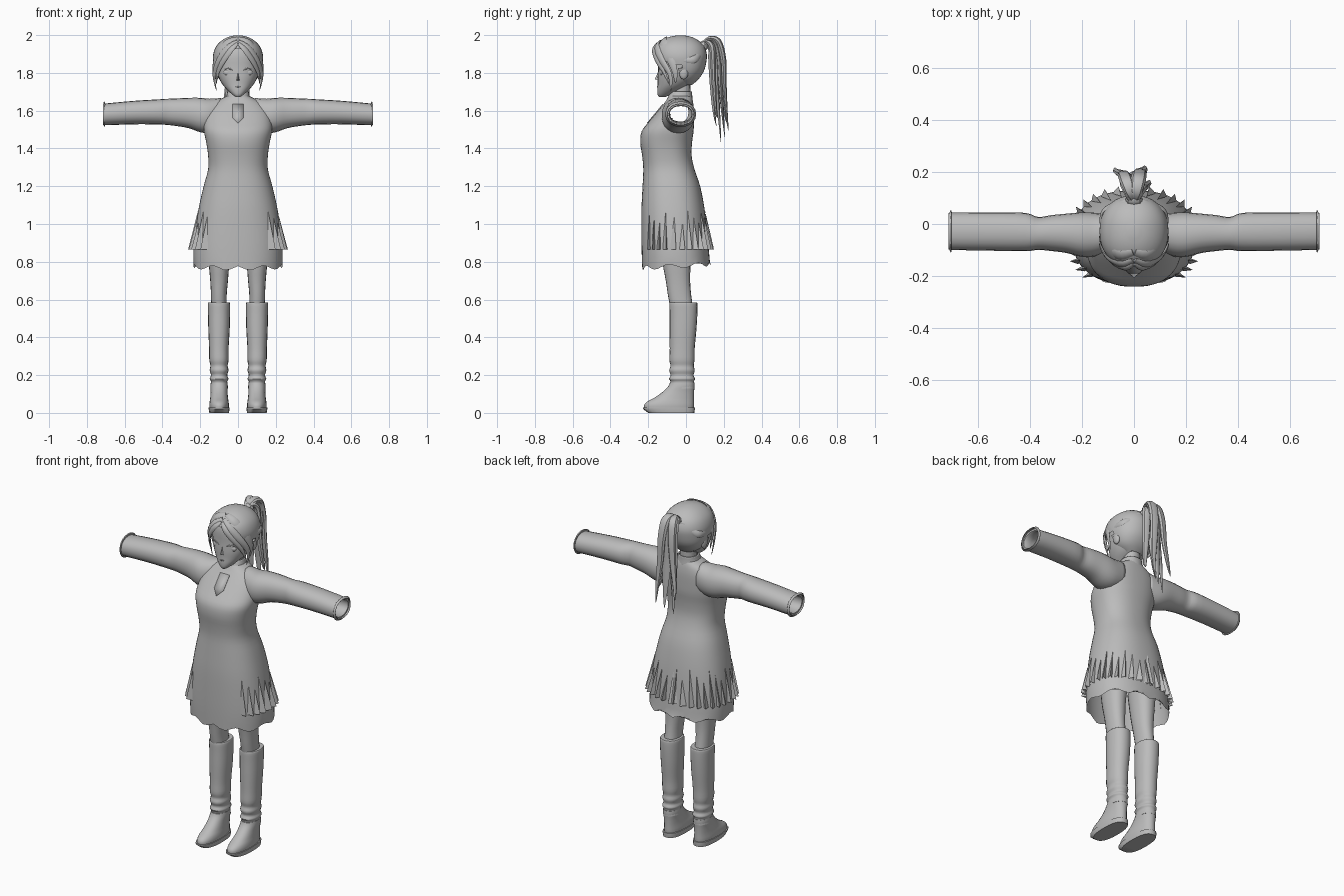
import bpy, bmesh, math
from mathutils import Vector

if "Cube" in bpy.data.objects:
    bpy.data.objects.remove(bpy.data.objects["Cube"])

grey = bpy.data.materials.new("plain_grey")
grey.diffuse_color = (0.5, 0.5, 0.5, 1)
grey.use_nodes = True
grey.node_tree.nodes["Principled BSDF"].inputs["Base Color"].default_value = grey.diffuse_color


def make(name, verts, faces, mirror=False, thick=0):
    me = bpy.data.meshes.new(name)
    me.from_pydata([tuple(v) for v in verts], [], faces)
    me.materials.append(grey)
    ob = bpy.data.objects.new(name, me)
    bpy.context.collection.objects.link(ob)
    if thick:
        m = ob.modifiers.new("thickness", 'SOLIDIFY')
        m.thickness, m.offset = thick, -1
    if mirror:
        ob.modifiers.new("mirror", 'MIRROR').use_clip = False
    return ob


def smooth(rows, k):
    """Catmull-Rom resampling of rows of numbers."""
    out, n = [], len(rows)
    for i in range(n - 1):
        p = [rows[max(0, min(n - 1, i + d))] for d in (-1, 0, 1, 2)]
        for s in range(k):
            t = s / k
            out.append([0.5 * (2 * b + (c - a) * t + (2 * a - 5 * b + 4 * c - d) * t * t
                               + (3 * b - a - 3 * c + d) * t ** 3) for a, b, c, d in zip(*p)])
    return out + [list(rows[-1])]


def ring_point(r, a, e):
    pos, u0, u1, v0, v1 = r
    f = lambda q: math.copysign(abs(q) ** (2 / e), q)
    return ((u0 + u1) / 2 + (u1 - u0) / 2 * f(math.cos(a)),
            (v0 + v1) / 2 + (v1 - v0) / 2 * f(math.sin(a)), pos)


def loft(name, rings, n=24, e=2.2, k=3, axis='z', caps=(True, True), **kw):
    """Skin rings given as (position, u min, u max, v min, v max)."""
    rows = smooth(rings, k)
    verts = []
    for r in rows:
        for j in range(n):
            u, v, p = ring_point(r, 2 * math.pi * j / n, e)
            verts.append((u, v, p) if axis == 'z' else (p, u, v))
    faces = [(i * n + j, i * n + (j + 1) % n, (i + 1) * n + (j + 1) % n, (i + 1) * n + j)
             for i in range(len(rows) - 1) for j in range(n)]
    if caps[0]:
        faces.append(tuple(reversed(range(n))))
    if caps[1]:
        faces.append(tuple(range((len(rows) - 1) * n, len(rows) * n)))
    return make(name, verts, faces, **kw)


def sym(rows):
    return [(z, -w, w, f, b) for z, w, f, b in rows]


def sample(rings, z):
    for a, b in zip(rings, rings[1:]):
        if a[0] <= z <= b[0]:
            t = (z - a[0]) / (b[0] - a[0])
            return [p + (q - p) * t for p, q in zip(a, b)]


def cut(ob, rule):
    bm = bmesh.new()
    bm.from_mesh(ob.data)
    bmesh.ops.delete(bm, geom=[f for f in bm.faces if rule(f.calc_center_median())],
                     context='FACES')
    bm.to_mesh(ob.data)
    bm.free()


def strand(name, pts, width, thick, centre, mirror=False):
    """Flat tapered lock of hair following a path, facing away from centre."""
    path = [Vector(p) for p in smooth(pts, 4)]
    n, m = 8, len(path)
    verts = []
    for i, p in enumerate(path):
        t = i / (m - 1)
        tan = (path[min(i + 1, m - 1)] - path[max(i - 1, 0)]).normalized()
        out = p - Vector(centre)
        out = (out - tan * out.dot(tan)).normalized()
        side = out.cross(tan)
        s = (1.02 - t ** 3) * (0.5 + 0.5 * min(1, t * 3))
        for j in range(n):
            a = 2 * math.pi * j / n
            verts.append(p + side * width * s * math.cos(a) - out * thick * s * math.sin(a))
    faces = [(i * n + j, (i + 1) * n + j, (i + 1) * n + (j + 1) % n, i * n + (j + 1) % n)
             for i in range(m - 1) for j in range(n)]
    faces += [tuple(range(n)), tuple(reversed(range((m - 1) * n, m * n)))]
    ob = make(name, verts, faces, mirror=mirror)
    bm = bmesh.new()
    bm.from_mesh(ob.data)
    bmesh.ops.recalc_face_normals(bm, faces=bm.faces)
    bm.to_mesh(ob.data)
    bm.free()
    return ob


# dress: flared skirt, waist, bust and shoulders
dress_rings = sym([(0.765, .235, -.232, .13), (0.87, .236, -.235, .12), (1.0, .222, -.236, .108),
                   (1.1, .205, -.235, .095), (1.2, .182, -.23, .075), (1.29, .158, -.226, .045),
                   (1.36, .158, -.232, .03), (1.43, .168, -.242, .032), (1.49, .18, -.235, .04),
                   (1.54, .18, -.198, .042), (1.6, .165, -.148, .042), (1.64, .13, -.115, .038),
                   (1.665, .085, -.098, .033), (1.68, .055, -.09, .028)])
dress = loft("dress", dress_rings, n=48, e=2.35, caps=(False, True))
for v in dress.data.vertices:                       # uneven hem
    if v.co.z < 0.77:
        a = math.atan2(v.co.x, -v.co.y - 0.05)
        v.co.z += 0.012 * math.cos(9 * a) - 0.012 * math.cos(a) + 0.012
cut(dress, lambda c: abs(c.x) > 0.1 and ((c.y + .035) / .058) ** 2 + ((c.z - 1.585) / .055) ** 2 < 1)

# pleat flaps around the sides and back of the skirt
verts, faces = [], []
for i in range(26):
    a = math.radians(-52 + 284 * i / 25)
    d = 0.13 if math.cos(a) > 0 else -0.13
    top, low = sample(dress_rings, 1.07 - 0.03 * (i % 3)), sample(dress_rings, 0.865)
    t = Vector(ring_point(top, a + d, 2.35))
    b0, b2 = (Vector(ring_point(low, a + q, 2.35)) for q in (0, d))
    away = Vector((b2.x, b2.y + .05, 0)).normalized()
    k = len(verts)
    verts += [t + away * .002, b0 + away * .004, b2 + away * .028, b2]
    faces += [(k, k + 1, k + 2), (k, k + 2, k + 3)] if d > 0 else [(k, k + 2, k + 1), (k, k + 3, k + 2)]
make("skirt_pleats", verts, faces)

# neckline placket lying on the chest
outline = [(-.03, 1.635), (-.03, 1.565), (0, 1.535), (.03, 1.565), (.03, 1.635)]
make("placket", [(x, sample(dress_rings, z)[3] - .005, z) for x, z in outline],
     [(0, 1, 2, 3, 4)], thick=.008)

# hollow sleeves
loft("sleeve", [(.09, -.10, .035, 1.50, 1.667), (.15, -.125, .043, 1.482, 1.663),
                (.2, -.127, .045, 1.486, 1.668), (.26, -.112, .04, 1.507, 1.668),
                (.32, -.104, .034, 1.518, 1.665), (.37, -.10, .027, 1.524, 1.663),
                (.42, -.105, .043, 1.527, 1.66), (.55, -.103, .045, 1.528, 1.652),
                (.7, -.10, .044, 1.523, 1.638), (.713, -.097, .041, 1.526, 1.635)],
     axis='x', n=20, caps=(False, False), mirror=True, thick=.014)

# neck and collar
loft("neck", sym([(1.63, .052, -.075, .025), (1.68, .046, -.07, .022), (1.76, .045, -.075, .025)]), n=16)
loft("collar", sym([(1.65, .07, -.105, .036), (1.68, .061, -.092, .033), (1.702, .056, -.08, .032)]),
     n=24, caps=(False, False), thick=.008)

# legs
loft("leg", [(.54, .058, .142, -.08, .04), (.62, .06, .143, -.095, .028), (.7, .053, .147, -.107, .022),
             (.8, .045, .156, -.125, .025), (.92, .03, .165, -.135, .035)], n=20, mirror=True)

# tall boots with ankle folds
loft("boot_shaft", [(.13, .054, .146, -.083, .045), (.165, .057, .143, -.082, .042),
                    (.18, .05, .15, -.09, .048), (.2, .057, .143, -.081, .04),
                    (.225, .05, .15, -.089, .046), (.25, .055, .146, -.082, .041),
                    (.28, .05, .152, -.088, .045), (.34, .05, .153, -.086, .046),
                    (.44, .044, .157, -.087, .055), (.52, .042, .159, -.087, .06),
                    (.575, .042, .16, -.088, .061), (.585, .045, .157, -.085, .058)], n=20, mirror=True)
loft("boot_foot", [(.015, .05, .15, -.22, .04), (.04, .048, .152, -.222, .042), (.06, .05, .15, -.205, .042),
                   (.08, .053, .147, -.168, .042), (.11, .055, .145, -.125, .043),
                   (.14, .054, .146, -.095, .045), (.16, .056, .144, -.085, .044)], n=24, mirror=True)
loft("boot_sole", [(0, .048, .152, -.2, .044), (.02, .045, .155, -.227, .047),
                   (.028, .045, .155, -.227, .047)], n=24, e=2.5, k=1, mirror=True)

# head
head = loft("head", sym([(1.672, .012, -.142, -.11), (1.685, .03, -.15, -.08), (1.71, .057, -.152, -.03),
                         (1.74, .083, -.15, .02), (1.78, .104, -.15, .06), (1.83, .115, -.147, .08),
                         (1.9, .113, -.145, .085), (1.95, .085, -.12, .06), (1.98, .03, -.07, .01)]), n=28)
make("nose", [(-.011, -.144, 1.758), (.011, -.144, 1.758), (0, -.165, 1.767), (0, -.146, 1.81)],
     [(0, 1, 2), (1, 3, 2), (3, 0, 2)])
make("mouth", [(-.014, -.153, 1.727), (0, -.155, 1.722), (.014, -.153, 1.727), (0, -.155, 1.731)],
     [(0, 1, 2, 3)], thick=.006)


# eyes and ears as flattened balls
def ball(name, at, size):
    bm = bmesh.new()
    bmesh.ops.create_uvsphere(bm, u_segments=16, v_segments=8, radius=1)
    ob = make(name, [], [], mirror=True)
    bm.to_mesh(ob.data)
    bm.free()
    for v in ob.data.vertices:
        v.co = Vector(at) + Vector(p * s for p, s in zip(v.co, size))


ball("eye", (.053, -.127, 1.802), (.024, .011, .017))
ball("ear", (.112, -.012, 1.8), (.014, .024, .035))
strand("eyelid", [(.026, -.146, 1.812), (.052, -.14, 1.824), (.082, -.115, 1.815)],
       .004, .004, (0, 0, 1.8), mirror=True)

# hair cap, open over the face
hair = loft("hair_cap", sym([(1.735, .05, -.05, .03), (1.765, .095, -.085, .065), (1.81, .122, -.125, .095),
                             (1.86, .132, -.16, .108), (1.9, .131, -.168, .11), (1.94, .116, -.158, .096),
                             (1.97, .088, -.13, .068), (1.99, .052, -.09, .03), (1.999, .015, -.045, -.012)]),
            n=36, caps=(False, True))
cut(hair, lambda c: c.y < -.03 and c.z < 1.94 - 0.75 * abs(c.x) and not c.y > -.04 + (c.z - 1.9) * -.4)

# parted fringe and side locks
core = (0, -.03, 1.85)
strand("fringe_inner", [(.004, -.155, 1.955), (.035, -.17, 1.925), (.078, -.152, 1.865),
                        (.108, -.115, 1.8), (.115, -.09, 1.74)], .018, .008, core, True)
strand("fringe_middle", [(.004, -.14, 1.968), (.05, -.155, 1.935), (.1, -.13, 1.87),
                         (.127, -.085, 1.79), (.113, -.08, 1.70)], .022, .009, core, True)
strand("fringe_outer", [(.004, -.11, 1.985), (.06, -.12, 1.962), (.112, -.09, 1.89),
                        (.129, -.06, 1.81), (.12, -.055, 1.745)], .026, .008, core, True)

# swept-back locks on the crown
for i, (x, y, z) in enumerate([(.05, -.08, 1.98), (.1, -.05, 1.945), (.127, -.02, 1.87)]):
    strand("crown_lock_%d" % (i + 1), [(x, y, z), (x * .97, y + .06, z), (x * .72, .07, .5 * z + .96),
                                       (.012, .10, 1.945)], .02, .007, core, True)

# ponytail with its tie
root = (0, 0, 1.7)
strand("hair_tie", [(0, .075, 1.925), (0, .1, 1.95), (0, .125, 1.965)], .035, .028, root)
locks = [(0, .0, 1.46, .044), (.028, .02, 1.49, .03), (-.03, -.02, 1.43, .034),
         (.04, -.035, 1.56, .026), (-.05, .012, 1.53, .026), (-.012, -.045, 1.52, .032)]
for i, (dx, dy, tip, w) in enumerate(locks):
    strand("ponytail_lock_%d" % (i + 1),
           [(0, .09, 1.945), (dx * .3, .12 + dy * .2, 1.975 + dy * .3),
            (dx * .6, .16 + dy * .6, 1.955 + dy * .5), (dx * .8, .178 + dy, 1.87),
            (dx, .183 + dy, 1.74), (dx * 1.4, .193 + dy, 1.6), (dx * 1.5, .205 + dy, tip)],
           w, .017, root)

# smooth shading with sharp edges kept
for ob in bpy.context.collection.objects:
    ob.select_set(True)
bpy.context.view_layer.objects.active = dress
bpy.ops.object.shade_smooth_by_angle(angle=math.radians(40))
